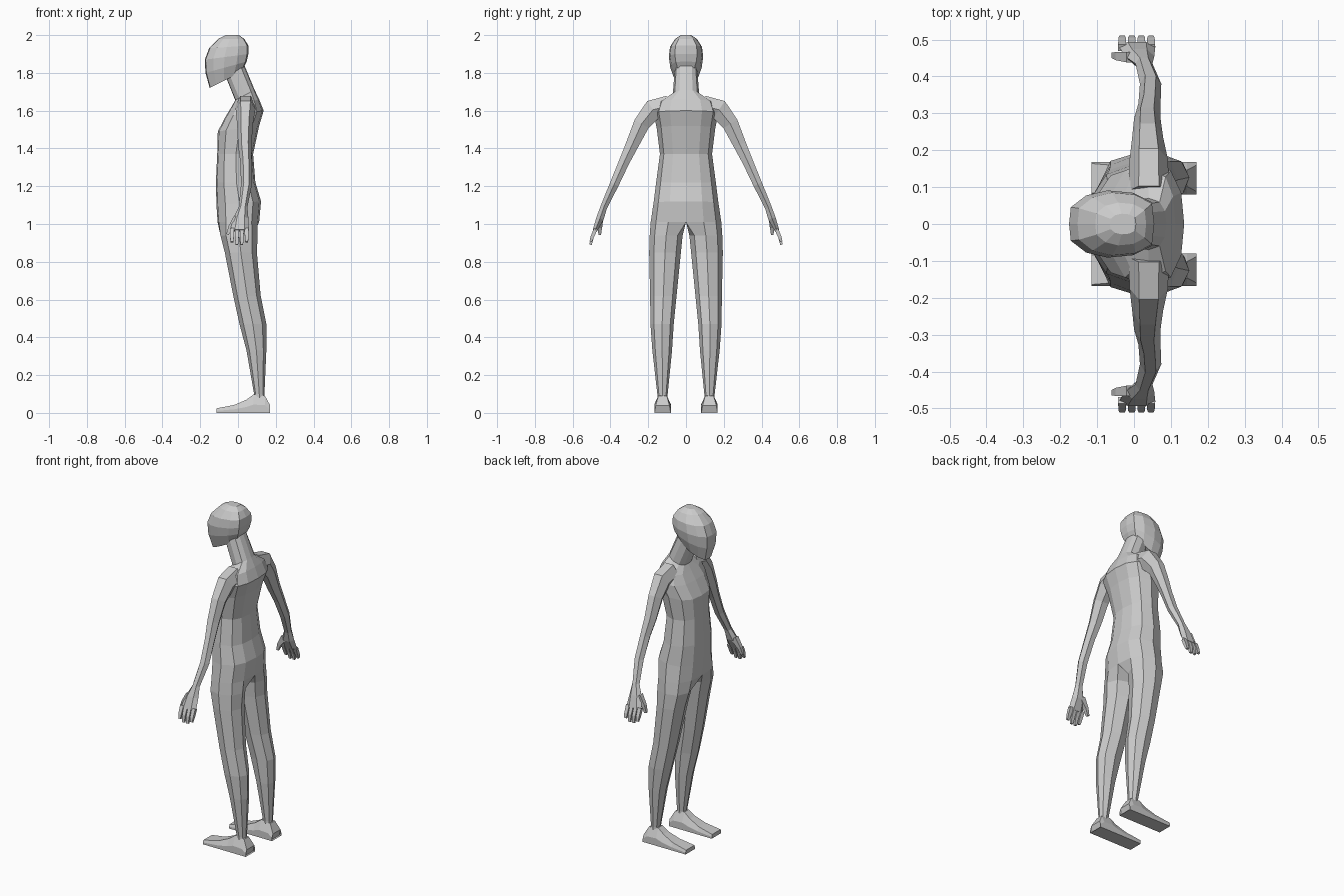
import bpy
import bmesh
from mathutils import Vector

cube = bpy.data.objects.get("Cube")
if cube:
    bpy.data.objects.remove(cube, do_unlink=True)

# One matte grey for the whole figure
skin = bpy.data.materials.new("plain_grey")
skin.use_nodes = True
GREY = (0.6, 0.6, 0.6, 1)
skin.diffuse_color = GREY
skin.node_tree.nodes["Principled BSDF"].inputs["Base Color"].default_value = GREY


def loft(bm, rings):
    """Skin a list of equal-length point rings and cap both ends."""
    loops = [[bm.verts.new(p) for p in ring] for ring in rings]
    for a, b in zip(loops, loops[1:]):
        n = len(a)
        for i in range(n):
            j = (i + 1) % n
            bm.faces.new((a[i], a[j], b[j], b[i]))
    bm.faces.new(loops[0])
    bm.faces.new(loops[-1])


def finish(bm, name):
    """Open the mirror seam, then mirror the half across the middle plane."""
    bmesh.ops.recalc_face_normals(bm, faces=bm.faces[:])
    seam = [f for f in bm.faces if all(abs(v.co.y) < 1e-5 for v in f.verts)]
    bmesh.ops.delete(bm, geom=seam, context='FACES')
    mesh = bpy.data.meshes.new(name)
    bm.to_mesh(mesh)
    bm.free()
    mesh.materials.append(skin)
    obj = bpy.data.objects.new(name, mesh)
    bpy.context.collection.objects.link(obj)
    mod = obj.modifiers.new("mirror", 'MIRROR')
    mod.use_axis = (False, True, False)
    mod.merge_threshold = 0.0005


def slice_ring(section, zf, zb, xf, xb, y0, y1):
    """Fit a unit half section between front/back x and inner/outer y."""
    return [(xf + (xb - xf) * u, y0 + (y1 - y0) * v, zf + (zb - zf) * u)
            for u, v in section]


def tube(bm, stations, side=(1, 0, 0), angular=False):
    """Loft (centre, half width, half thickness) stations along a bent path."""
    side = Vector(side)
    pts = [Vector(s[0]) for s in stations]
    if angular:
        shape = [(1, 1), (-1, 1), (-1, -1), (1, -1)]
    else:
        shape = [(1, 0), (.5, 1), (-.5, 1), (-1, 0), (-.5, -1), (.5, -1)]
    rings = []
    for i, (_, w, t) in enumerate(stations):
        along = pts[min(i + 1, len(pts) - 1)] - pts[max(i - 1, 0)]
        across = along.cross(side).normalized()
        rings.append([pts[i] + side * (a * w) + across * (b * t) for a, b in shape])
    loft(bm, rings)


# Half sections: trunk, leg and head
TRUNK = [(0, 0), (.03, .5), (.2, .85), (.52, 1), (.82, .85), (.96, .5), (1, 0), (.5, 0)]
LEG = [(.12, .15), (0, .5), (.15, .88), (.5, 1), (.85, .85), (1, .5), (.88, .15), (.5, 0)]
HEAD = [(0, 0), (.02, .5), (.2, .85), (.45, 1), (.75, .93), (.97, .65), (1, 0), (.5, 0)]

# Neck, trunk and legs in one continuous skin
bm = bmesh.new()
trunk = [
    (1.78, 1.85, -.065, .03, 0, .06),
    (1.655, 1.71, -.015, .088, 0, .07),
    (1.62, 1.66, -.035, .112, 0, .15),
    (1.57, 1.60, -.065, .136, 0, .17),
    (1.49, 1.52, -.107, .112, 0, .155),
    (1.37, 1.37, -.110, .080, 0, .138),
    (1.22, 1.22, -.117, .092, 0, .158),
    (1.10, 1.12, -.114, .122, 0, .172),
    (1.01, 1.01, -.108, .112, 0, .187),
]
legs = [
    (.94, .94, -.093, .104, .018, .192),
    (.85, .85, -.070, .100, .027, .195),
    (.62, .62, -.025, .120, .050, .190),
    (.47, .47, .008, .150, .065, .188),
    (.33, .33, .045, .150, .074, .178),
    (.10, .10, .085, .140, .097, .152),
    (.06, .06, .088, .140, .097, .152),
]
loft(bm, [slice_ring(TRUNK, *r) for r in trunk] + [slice_ring(LEG, *r) for r in legs])
finish(bm, "body_and_legs")

# Head with a forward chin
bm = bmesh.new()
head = [
    (1.72, 1.805, -.150, .020, 0, .058),
    (1.80, 1.86, -.172, .046, 0, .083),
    (1.87, 1.90, -.176, .055, 0, .091),
    (1.93, 1.945, -.153, .055, 0, .085),
    (1.98, 1.98, -.105, .033, 0, .058),
    (2.0, 2.0, -.065, .005, 0, .028),
]
loft(bm, [slice_ring(HEAD, *r) for r in head])
finish(bm, "head")

# Arms running into flat palms
bm = bmesh.new()
tube(bm, [
    ((.04, .09, 1.625), .055, .055),
    ((.04, .175, 1.605), .052, .055),
    ((.037, .235, 1.53), .042, .043),
    ((.036, .285, 1.42), .036, .034),
    ((.042, .327, 1.33), .030, .028),
    ((.045, .38, 1.21), .029, .024),
    ((.027, .435, 1.09), .023, .018),
    ((.015, .455, 1.03), .040, .020),
    ((.008, .482, .965), .050, .012),
])
finish(bm, "arms")

# Four fingers and a thumb on each hand
bm = bmesh.new()
for x, tip in ((-.032, .905), (-.006, .89), (.02, .89), (.046, .905)):
    tube(bm, [((x, .478, .975), .011, .010),
              ((x, .497, .93), .010, .009),
              ((x, .505, tip), .007, .006)], angular=True)
tube(bm, [((-.005, .452, 1.035), .014, .018),
          ((-.04, .455, .985), .011, .011),
          ((-.055, .457, .945), .007, .007)], side=(0, 1, 0), angular=True)
finish(bm, "fingers")

# Wedge feet: stations of x, top height, inset of the upper edge
bm = bmesh.new()
foot = [(-.115, .024, .004), (-.02, .042, .012), (.045, .07, .020),
        (.083, .098, .024), (.143, .09, .022), (.170, .04, .008), (.158, .004, .002)]
inner, outer = .08, .168
loft(bm, [[(x, inner, 0), (x, outer, 0), (x, outer, h * .45),
           (x, outer - s, h), (x, inner + s, h), (x, inner, h * .45)]
          for x, h, s in foot])
finish(bm, "feet")
